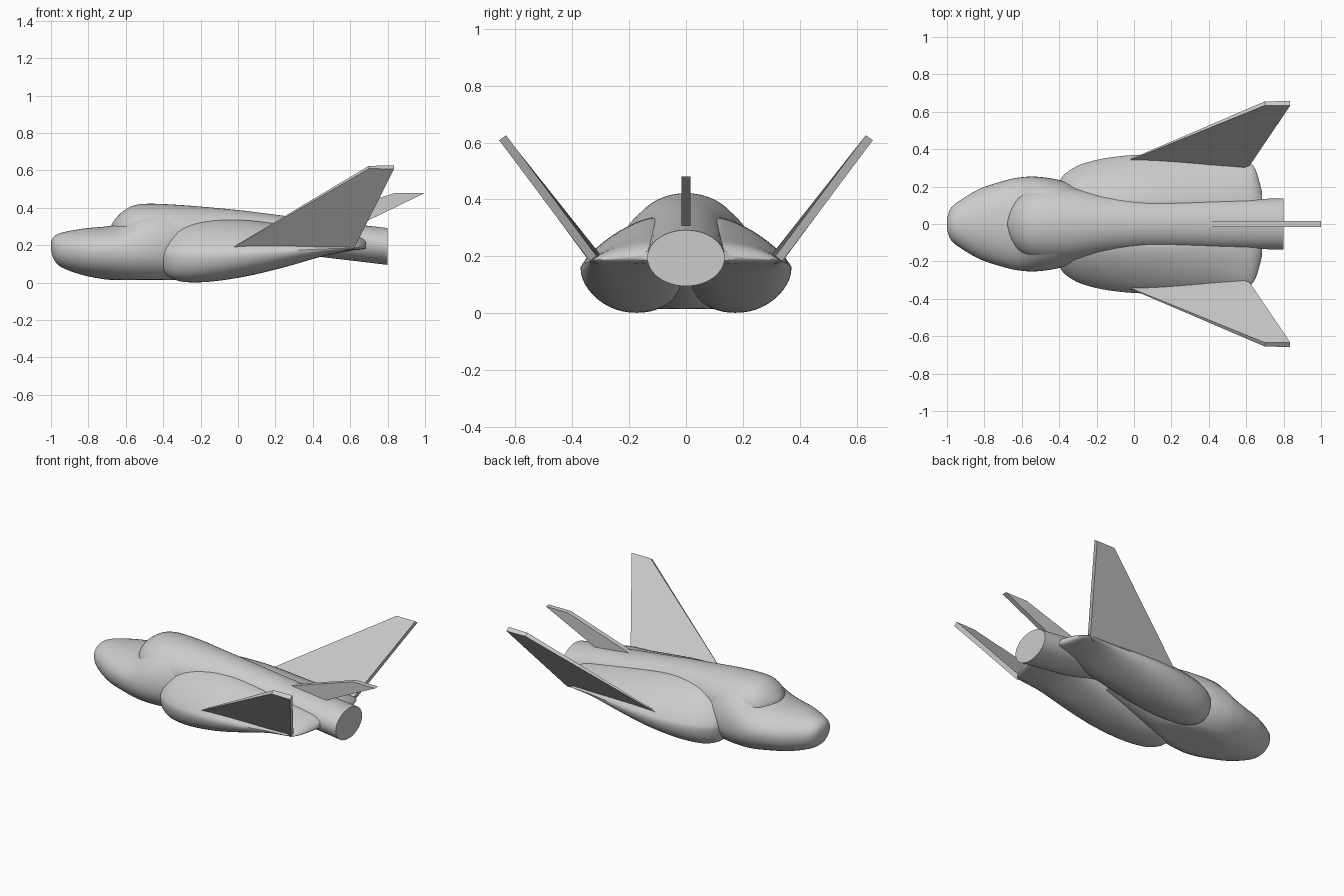
import bpy, bmesh, math
from mathutils import Vector

cube = bpy.data.objects.get("Cube")
if cube:
    bpy.data.objects.remove(cube, do_unlink=True)

# Single hull colour
grey = bpy.data.materials.new("hull_grey")
grey.use_nodes = True
COLOUR = (0.6, 0.6, 0.6, 1)
grey.diffuse_color = COLOUR
grey.node_tree.nodes["Principled BSDF"].inputs["Base Color"].default_value = COLOUR


def finish(name, bm, smooth):
    bmesh.ops.recalc_face_normals(bm, faces=bm.faces)
    mesh = bpy.data.meshes.new(name)
    bm.to_mesh(mesh)
    bm.free()
    mesh.materials.append(grey)
    obj = bpy.data.objects.new(name, mesh)
    bpy.context.collection.objects.link(obj)
    if smooth:
        bpy.ops.object.select_all(action='DESELECT')
        bpy.context.view_layer.objects.active = obj
        obj.select_set(True)
        bpy.ops.object.shade_smooth_by_angle(angle=math.radians(40))


def spline(rows, steps=5):
    """Catmull-Rom samples through the section rows."""
    pts = [rows[0]] + rows + [rows[-1]]
    out = []
    for a, b, c, d in zip(pts, pts[1:], pts[2:], pts[3:]):
        for i in range(steps):
            t = i / steps
            out.append([q + t / 2 * (r - p + t * (2 * p - 5 * q + 4 * r - s
                        + t * (3 * (q - r) + s - p)))
                        for p, q, r, s in zip(a, b, c, d)])
    return out + [rows[-1]]


def loft(name, rows, up=2, low=2, side=1, lean=0, floor=0, n=48):
    """Rows: x, y centre, half width, top z, widest z, bottom z.
    lean shifts the crest inwards; floor flattens the underside."""
    bm = bmesh.new()
    rings = []
    for x, yc, w, top, mid, bottom in spline(rows):
        ring = []
        for i in range(n):
            a = math.tau * i / n
            c, s = math.cos(a), math.sin(a)
            e = 2 / (up if s > 0 else low)
            rise = abs(s) ** e
            y = yc + w * math.copysign(abs(c) ** e, c)
            if s > 0:
                y -= lean * w * rise
            z = mid + (top - mid if s > 0 else bottom - mid) * rise
            ring.append(bm.verts.new((x, side * y, max(z, floor))))
        rings.append(ring)
    for r, q in zip(rings, rings[1:]):
        for i in range(n):
            j = (i + 1) % n
            bm.faces.new((r[i], r[j], q[j], q[i]))
    bm.faces.new(rings[0])
    bm.faces.new(rings[-1])
    finish(name, bm, True)


def plate(name, outline, normal):
    """Outline rows: x, y, z, half thickness."""
    bm = bmesh.new()
    normal = Vector(normal).normalized()
    sides = [[bm.verts.new(Vector(p[:3]) + normal * p[3] * k) for p in outline]
             for k in (1, -1)]
    for s in sides:
        bm.faces.new(s)
    n = len(outline)
    for i in range(n):
        j = (i + 1) % n
        bm.faces.new((sides[0][i], sides[0][j], sides[1][j], sides[1][i]))
    finish(name, bm, False)


# Nose, cheeks and flat belly, rising into the hump behind the canopy
loft("nose_body", [
    [-1.0, 0, .02, .215, .195, .175],
    [-.985, 0, .075, .245, .19, .125],
    [-.94, 0, .12, .268, .18, .08],
    [-.82, 0, .19, .29, .17, .038],
    [-.68, 0, .235, .304, .17, .012],
    [-.6, 0, .25, .335, .17, 0],
    [-.52, 0, .253, .395, .17, -.005],
    [-.4, 0, .235, .417, .175, -.005],
    [-.25, 0, .185, .41, .18, .005],
    [-.05, 0, .143, .39, .2, .05],
    [.2, 0, .1, .34, .22, .12]], low=2.1, floor=.015)

# Canopy hump running back into the engine tube
loft("canopy_and_engine", [
    [-.675, 0, .02, .31, .295, .28],
    [-.66, 0, .075, .335, .28, .23],
    [-.62, 0, .14, .377, .27, .2],
    [-.56, 0, .18, .412, .26, .18],
    [-.48, 0, .2, .422, .25, .18],
    [-.34, 0, .195, .417, .25, .18],
    [-.18, 0, .165, .405, .26, .18],
    [0, 0, .142, .388, .265, .18],
    [.15, 0, .132, .37, .26, .17],
    [.42, 0, .132, .335, .24, .14],
    [.8, 0, .136, .292, .195, .095]])

# Side pods and canted wings
for label, side in (("left", 1), ("right", -1)):
    loft(label + "_side_pod", [
        [-.41, .16, .03, .18, .15, .11],
        [-.395, .165, .07, .22, .15, .06],
        [-.36, .17, .105, .265, .15, .025],
        [-.28, .172, .148, .315, .15, .003],
        [-.14, .176, .178, .335, .15, .006],
        [.05, .18, .191, .333, .16, .035],
        [.25, .18, .182, .308, .17, .083],
        [.45, .175, .167, .278, .18, .14],
        [.6, .17, .163, .256, .185, .17],
        [.65, .14, .15, .247, .19, .176],
        [.685, .1, .07, .23, .2, .182]],
        up=1.6, low=2.2, side=side, lean=.35)
    plate(label + "_wing", [
        (-.03, side * .34, .187, .003),
        (.7, side * .645, .617, .013),
        (.835, side * .645, .617, .015),
        (.62, side * .327, .192, .015),
        (.58, side * .3, .18, .015)], (0, .81 * side, -.585))

# Upright tail fin
plate("tail_fin", [
    (.4, 0, .337, .016), (.84, 0, .48, .016), (1.0, 0, .48, .016),
    (.66, 0, .315, .016), (.6, 0, .28, .016)], (0, 1, 0))
